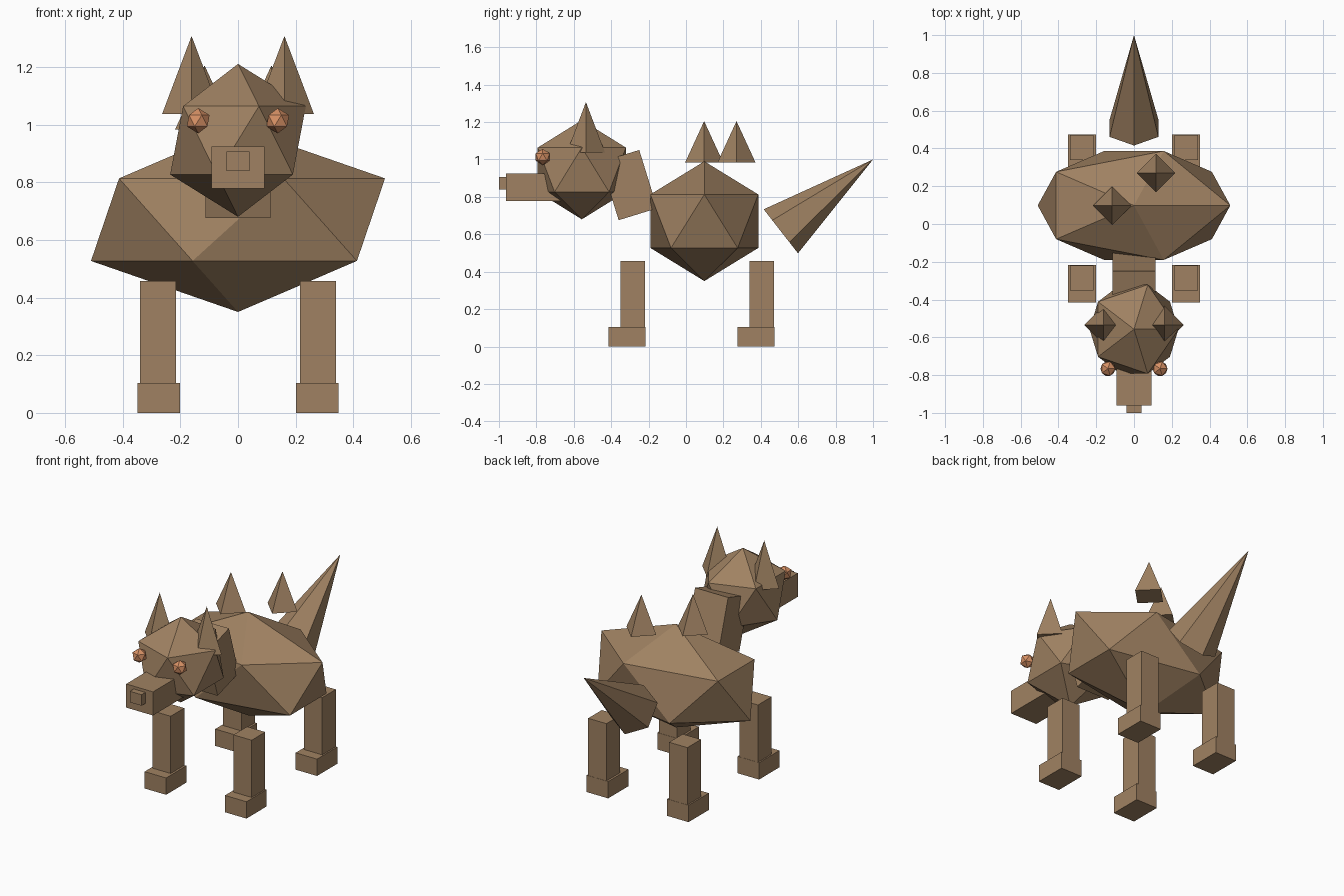
import bpy
from math import atan2, hypot

cube = bpy.data.objects.get("Cube")
if cube:
    bpy.data.objects.remove(cube, do_unlink=True)


def make_material(name, colour):
    mat = bpy.data.materials.new(name)
    mat.use_nodes = True
    mat.diffuse_color = colour
    mat.node_tree.nodes["Principled BSDF"].inputs["Base Color"].default_value = colour
    return mat


fur = make_material("brown fur", (0.35, 0.222, 0.122, 1))
amber = make_material("amber eye", (0.68, 0.283, 0.13, 1))


def finish(name, mat):
    obj = bpy.context.object
    obj.name = name
    obj.data.materials.clear()
    obj.data.materials.append(mat)
    return obj


def box(name, centre, size, tilt=0):
    bpy.ops.mesh.primitive_cube_add(size=1, location=centre, rotation=(tilt, 0, 0))
    bpy.context.object.scale = size
    return finish(name, fur)


def gem(name, centre, radii, mat=fur):
    bpy.ops.mesh.primitive_ico_sphere_add(subdivisions=1, radius=1, location=centre)
    bpy.context.object.scale = radii
    return finish(name, mat)


def spike(name, x, y, base, tip, radius=0.102):
    bpy.ops.mesh.primitive_cone_add(vertices=4, radius1=radius, depth=tip - base,
                                    location=(x, y, (base + tip) / 2))
    return finish(name, fur)


# Body, neck and head
gem("body", (0, 0.098, 0.67), (0.57, 0.339, 0.32))
box("neck", (0, -0.305, 0.863), (0.226, 0.216, 0.326), tilt=0.3)
gem("head", (0, -0.557, 0.945), (0.263, 0.277, 0.265))

# Muzzle and nose
box("muzzle", (0, -0.807, 0.851), (0.184, 0.31, 0.146))
box("nose", (0, -0.975, 0.873), (0.08, 0.05, 0.068))

# Paired ears, eyes and legs
for side, s in (("left", 1), ("right", -1)):
    spike(side + "_ear", s * 0.161, -0.535, 1.037, 1.307)
    gem(side + "_eye", (s * 0.138, -0.766, 1.013), (0.044,) * 3, amber)
    for end, y in (("front", -0.285), ("back", 0.405)):
        box(f"{end}_{side}_leg", (s * 0.277, y, 0.239), (0.125, 0.133, 0.438))
        box(f"{end}_{side}_foot", (s * 0.275, y - 0.031, 0.052), (0.147, 0.198, 0.104))

# Two staggered spikes along the back
spike("front_back_spike", -0.116, 0.097, 0.983, 1.205)
spike("rear_back_spike", 0.116, 0.27, 0.983, 1.205)

# Six-sided tail rising backwards from its wide base to the tip
base_y, base_z, tip = 0.507, 0.616, 1.0
dy, dz = tip - base_y, tip - base_z
bpy.ops.mesh.primitive_cone_add(vertices=6, radius1=0.149, depth=hypot(dy, dz),
                                location=(0, base_y + dy / 2, base_z + dz / 2),
                                rotation=(-atan2(dy, dz), 0, 0))
finish("tail", fur)
